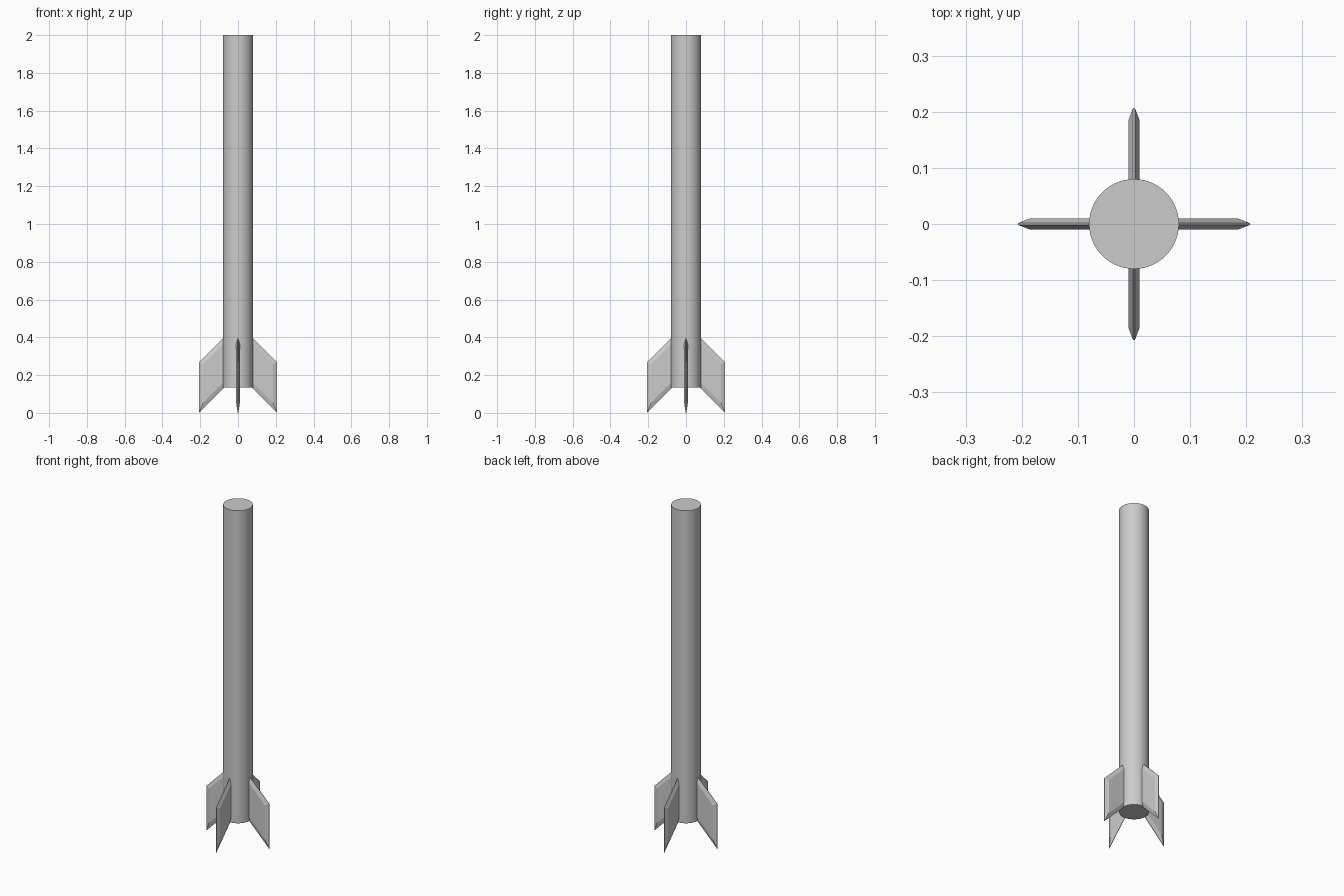
import bpy, bmesh, math
from mathutils import Matrix

if "Cube" in bpy.data.objects:
    bpy.data.objects.remove(bpy.data.objects["Cube"], do_unlink=True)

RADIUS, BODY_BOTTOM, TOP = 0.08, 0.134, 2.0
FIN_HALF, EDGE_HALF, CHAMFER = 0.01, 0.0015, 0.022

grey = bpy.data.materials.new("light grey")
grey.use_nodes = True
grey.diffuse_color = (0.6, 0.6, 0.6, 1)
grey.node_tree.nodes["Principled BSDF"].inputs["Base Color"].default_value = (0.6, 0.6, 0.6, 1)


def finish(name, bm):
    bmesh.ops.recalc_face_normals(bm, faces=bm.faces)
    mesh = bpy.data.meshes.new(name)
    bm.to_mesh(mesh)
    bm.free()
    mesh.materials.append(grey)
    obj = bpy.data.objects.new(name, mesh)
    bpy.context.collection.objects.link(obj)
    return obj


# Body: plain tube with flat ends
bm = bmesh.new()
bmesh.ops.create_cone(bm, cap_ends=True, segments=64, radius1=RADIUS, radius2=RADIUS,
                      depth=TOP - BODY_BOTTOM,
                      matrix=Matrix.Translation((0, 0, (TOP + BODY_BOTTOM) / 2)))
body = finish("body", bm)
bpy.context.view_layer.objects.active = body
body.select_set(True)
bpy.ops.object.shade_smooth_by_angle(angle=math.radians(30))
body.select_set(False)


# Fins: swept plates, chamfered to a thin edge on the top, outer and lower sides
def outline(inset):
    root, tip = 0.07, 0.207
    slant = inset * math.sqrt(2)
    upper = lambda x: 0.267 + (tip - x) - slant
    lower = lambda x: (tip - x) + slant
    outer = tip - inset
    return [(root, upper(root)), (outer, upper(outer)),
            (outer, lower(outer)), (root, lower(root))]


def make_fin(name, angle):
    bm = bmesh.new()
    layers = [(CHAMFER, -FIN_HALF), (0, -EDGE_HALF), (0, EDGE_HALF), (CHAMFER, FIN_HALF)]
    rings = [[bm.verts.new((x, y, z)) for x, z in outline(inset)] for inset, y in layers]
    for a, b in zip(rings, rings[1:]):
        for i in range(4):
            j = (i + 1) % 4
            bm.faces.new((a[i], a[j], b[j], b[i]))
    bm.faces.new(rings[0])
    bm.faces.new(rings[-1])
    bm.transform(Matrix.Rotation(angle, 4, "Z"))
    finish(name, bm)


for i, side in enumerate(("left", "back", "right", "front")):
    make_fin(side + "_fin", i * math.pi / 2)
